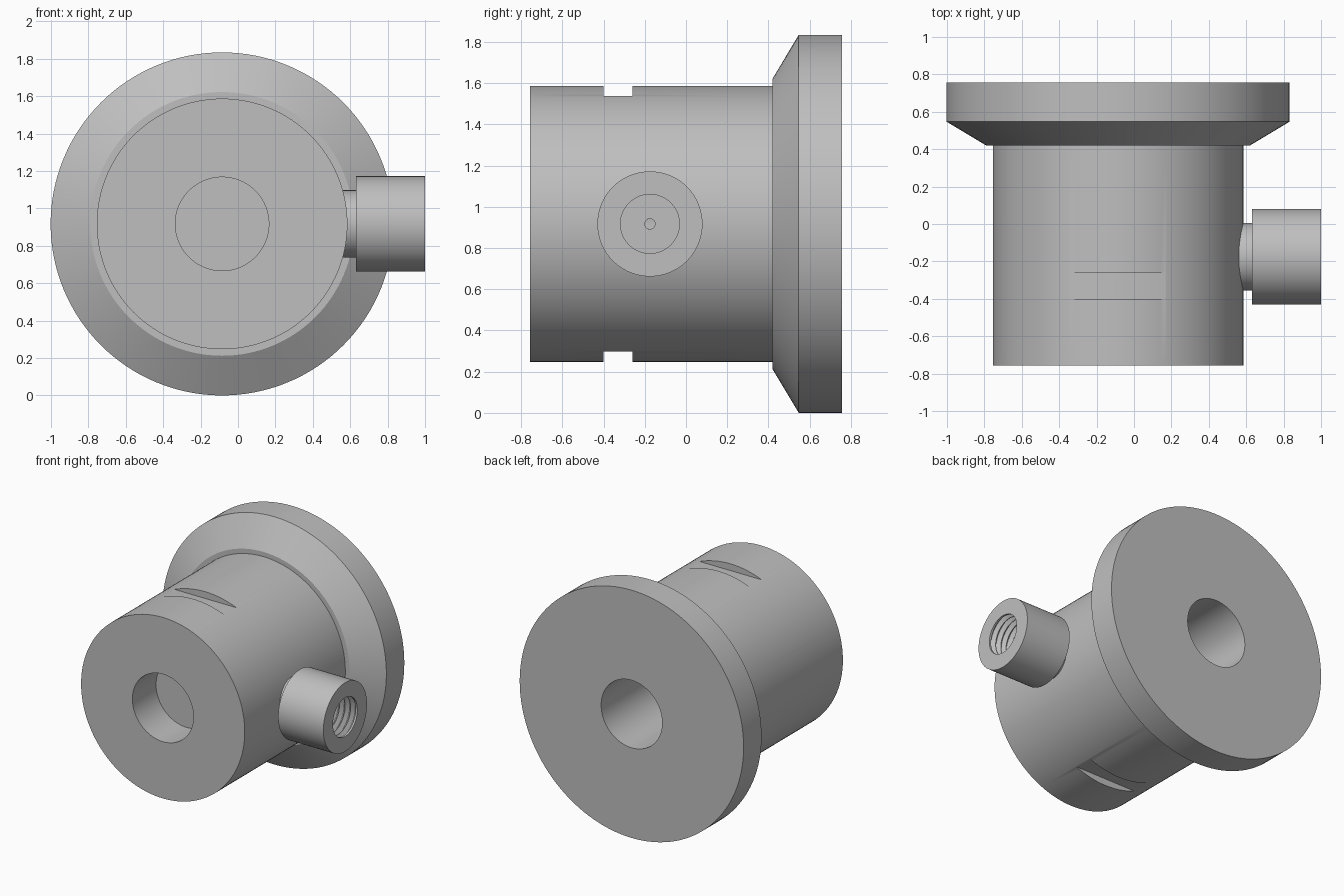
import bpy, bmesh, math
from mathutils import Vector, Matrix

if "Cube" in bpy.data.objects:
    bpy.data.objects.remove(bpy.data.objects["Cube"])

CX, CZ = -0.085, 0.917      # main axis position
BY = -0.175                 # side port position along y
grey = bpy.data.materials.new("plain_grey")
grey.diffuse_color = (0.52, 0.52, 0.52, 1)
grey.use_nodes = True
grey.node_tree.nodes["Principled BSDF"].inputs["Base Color"].default_value = grey.diffuse_color


def make_object(name, bm):
    bmesh.ops.recalc_face_normals(bm, faces=bm.faces)
    me = bpy.data.meshes.new(name)
    bm.to_mesh(me)
    bm.free()
    me.materials.append(grey)
    ob = bpy.data.objects.new(name, me)
    bpy.context.collection.objects.link(ob)
    return ob


def lathe(name, profile, place, n=96, closed=False):
    """Revolve (radius, distance) points; place maps (u, v, t) to the world."""
    bm = bmesh.new()
    rings = []
    for r, t in profile:
        if r == 0:
            rings.append([bm.verts.new(place(0, 0, t))] * n)
        else:
            rings.append([bm.verts.new(place(r * math.cos(2 * math.pi * i / n),
                                             r * math.sin(2 * math.pi * i / n), t))
                          for i in range(n)])
    pairs = list(zip(rings, rings[1:]))
    if closed:
        pairs.append((rings[-1], rings[0]))
    for a, b in pairs:
        for i in range(n):
            j = (i + 1) % n
            bm.faces.new(list(dict.fromkeys([a[i], a[j], b[j], b[i]])))
    return make_object(name, bm)


def along_y(u, v, t):
    return Vector((CX + u, t, CZ + v))


def along_x(u, v, t):
    return Vector((t, BY + u, CZ + v))


def cut(target, cutter):
    mod = target.modifiers.new("cut", 'BOOLEAN')
    mod.operation = 'DIFFERENCE'
    mod.solver = 'EXACT'
    mod.object = cutter
    bpy.context.view_layer.objects.active = target
    bpy.ops.object.modifier_apply(modifier=mod.name)
    bpy.data.objects.remove(cutter, do_unlink=True)


# Body with tapered flange and a blind bore from each end
body = lathe("flanged_body", [
    (0, -0.48), (0.25, -0.48), (0.25, -0.757), (0.67, -0.757), (0.67, 0.42),
    (0.705, 0.42), (0.917, 0.547), (0.917, 0.757), (0.25, 0.757),
    (0.25, -0.38), (0, -0.38)], along_y, n=128)

# Flat wrench slots on the top, left and bottom
for angle in (90, 180, 270):
    bm = bmesh.new()
    bmesh.ops.create_cube(bm, size=1)
    bm.transform(Matrix.Translation((CX, 0, CZ))
                 @ Matrix.Rotation(math.radians(-angle), 4, 'Y')
                 @ Matrix.Translation((0.72, -0.33, 0))
                 @ Matrix.Diagonal((0.2, 0.14, 0.7, 1)))
    cut(body, make_object("slot_cutter", bm))

# Pinhole from the side port into the main bore
cut(body, lathe("pinhole_cutter", [(0, 0.0), (0.025, 0.0), (0.025, 0.8), (0, 0.8)],
                along_x, n=24))

# Side port: neck, collar and threaded hole with V grooves
port = [(0.025, 0.5), (0.18, 0.5), (0.18, 0.63), (0.255, 0.63), (0.255, 1.0), (0.143, 1.0)]
pitch = 0.045
for k in range(7):
    x = 0.985 - k * pitch
    port += [(0.143, x), (0.172, x - pitch * 0.4), (0.172, x - pitch * 0.5),
             (0.143, x - pitch * 0.9)]
port += [(0.143, 0.65), (0.025, 0.65)]
side_port = lathe("threaded_side_port", port, along_x, n=72, closed=True)

# Smooth shading with sharp edges
for ob in (body, side_port):
    bpy.ops.object.select_all(action='DESELECT')
    ob.select_set(True)
    bpy.context.view_layer.objects.active = ob
    bpy.ops.object.shade_smooth_by_angle(angle=math.radians(25))
